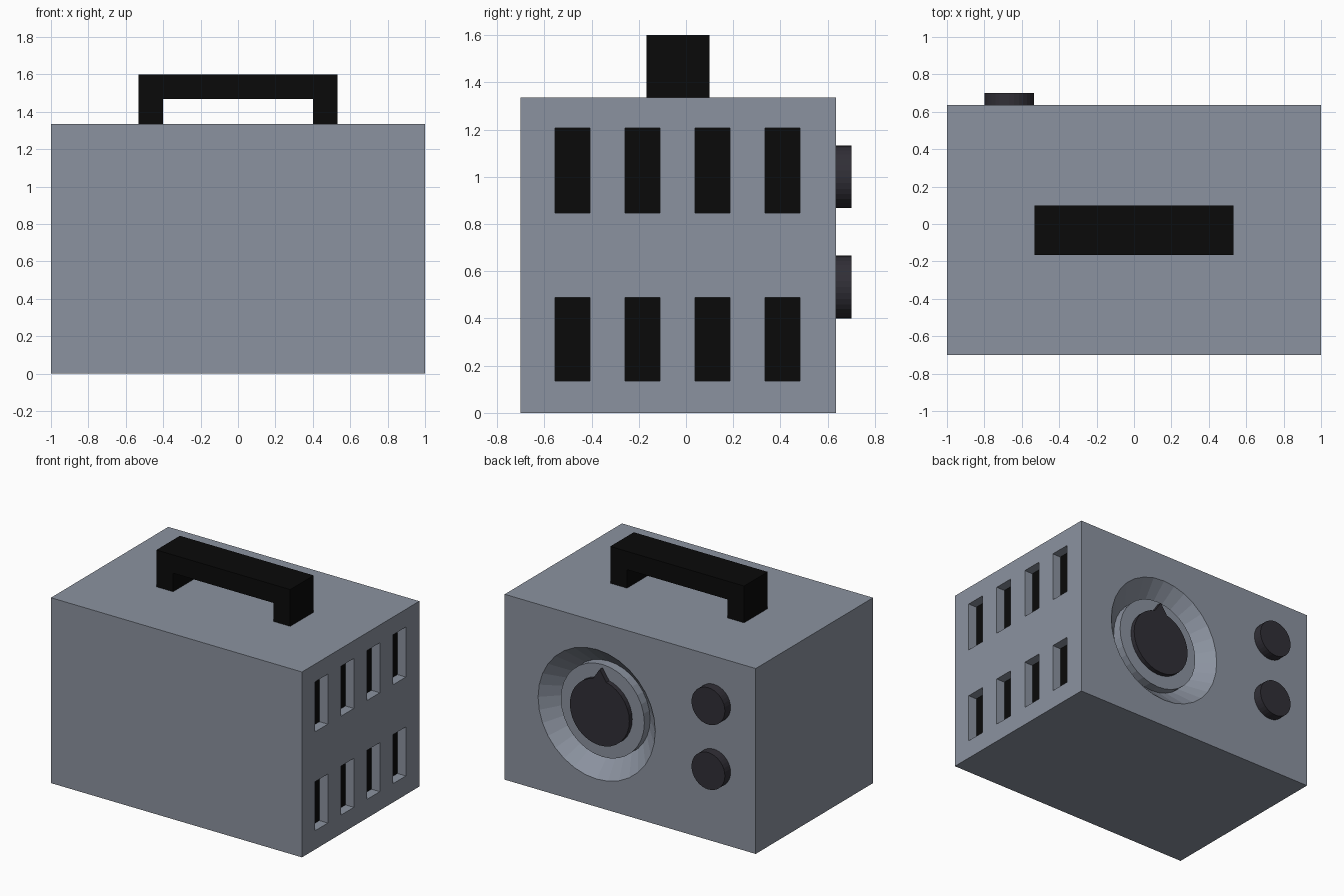
import bpy, bmesh, math
from mathutils import Matrix, Vector

if "Cube" in bpy.data.objects:
    bpy.data.objects.remove(bpy.data.objects["Cube"])


def material(name, rgb):
    m = bpy.data.materials.new(name)
    m.diffuse_color = (*rgb, 1)
    m.use_nodes = True
    m.node_tree.nodes["Principled BSDF"].inputs["Base Color"].default_value = m.diffuse_color
    return m


GREY = material("case grey", (0.26, 0.29, 0.35))
BLACK = material("black", (0.003, 0.003, 0.003))
DARK = material("dark knob", (0.030, 0.028, 0.037))

BACK = 0.635            # y of the rear panel carrying the controls
DIAL_X, DIAL_Z = 0.267, 0.667


def box(bm, x0, x1, y0, y1, z0, z1):
    size = Matrix.Diagonal((x1 - x0, y1 - y0, z1 - z0, 1))
    mid = Matrix.Translation(((x0 + x1) / 2, (y0 + y1) / 2, (z0 + z1) / 2))
    bmesh.ops.create_cube(bm, size=1, matrix=mid @ size)


def disc(bm, x, z, y0, y1, r0, r1):
    """Round part along y, radius r0 at y0 and r1 at y1."""
    place = Matrix.Translation((x, (y0 + y1) / 2, z)) @ Matrix.Rotation(-math.pi / 2, 4, 'X')
    bmesh.ops.create_cone(bm, cap_ends=True, segments=32, radius1=r0, radius2=r1,
                          depth=y1 - y0, matrix=place)


def prism(bm, outline, y0, y1):
    """Extrude an (x, z) outline along y."""
    face = bm.faces.new([bm.verts.new((x, y0, z)) for x, z in outline])
    ext = bmesh.ops.extrude_face_region(bm, geom=[face])
    verts = [v for v in ext["geom"] if isinstance(v, bmesh.types.BMVert)]
    bmesh.ops.translate(bm, verts=verts, vec=(0, y1 - y0, 0))
    bmesh.ops.recalc_face_normals(bm, faces=bm.faces)


def make(name, bm, *mats):
    me = bpy.data.meshes.new(name)
    bm.to_mesh(me)
    bm.free()
    ob = bpy.data.objects.new(name, me)
    bpy.context.collection.objects.link(ob)
    for m in mats:
        me.materials.append(m)
    return ob


# Case
bm = bmesh.new()
box(bm, -1, 1, -0.70, BACK, 0, 1.335)
case = make("case", bm, GREY, BLACK)

# Cutter: two rows of side vents and the conical dial recess
bm = bmesh.new()
for z0, z1 in ((0.135, 0.488), (0.847, 1.207)):
    for i in range(4):
        y = -0.48 + i * 0.296
        box(bm, 0.933, 1.1, y - 0.074, y + 0.074, z0, z1)
disc(bm, DIAL_X, DIAL_Z, BACK - 0.133, BACK + 0.02, 0.333, 0.487)
cutter = make("recess_cutter", bm, GREY)
cutter.hide_render = True

mod = case.modifiers.new("recesses", 'BOOLEAN')
mod.operation = 'DIFFERENCE'
mod.solver = 'EXACT'
mod.object = cutter
bpy.context.view_layer.objects.active = case
bpy.ops.object.modifier_apply(modifier=mod.name)
bpy.data.objects.remove(cutter)

# Vent floors are black
for p in case.data.polygons:
    p.material_index = int(p.normal.x > 0.9 and 0.9 < p.center.x < 0.96)

# Raised plinth inside the recess
bm = bmesh.new()
disc(bm, DIAL_X, DIAL_Z, BACK - 0.134, BACK - 0.067, 0.333, 0.333)
make("dial_plinth", bm, GREY)

# Dial and its pointer
bm = bmesh.new()
disc(bm, DIAL_X, DIAL_Z, BACK - 0.068, BACK - 0.033, 0.237, 0.237)
make("dial", bm, DARK)
bm = bmesh.new()
prism(bm, [(DIAL_X - 0.06, DIAL_Z + 0.22), (DIAL_X + 0.06, DIAL_Z + 0.22),
           (DIAL_X, DIAL_Z + 0.31)], BACK - 0.068, BACK - 0.033)
make("dial_pointer", bm, DARK)

# Two round buttons
for name, z in (("upper_button", 1.0), ("lower_button", 0.533)):
    bm = bmesh.new()
    disc(bm, -0.667, z, BACK - 0.01, 0.70, 0.133, 0.133)
    make(name, bm, DARK)

# Carrying handle
bm = bmesh.new()
prism(bm, [(-0.533, 1.335), (-0.533, 1.6), (0.533, 1.6), (0.533, 1.335),
           (0.4, 1.335), (0.4, 1.468), (-0.4, 1.468), (-0.4, 1.335)], -0.167, 0.1)
make("handle", bm, BLACK)
